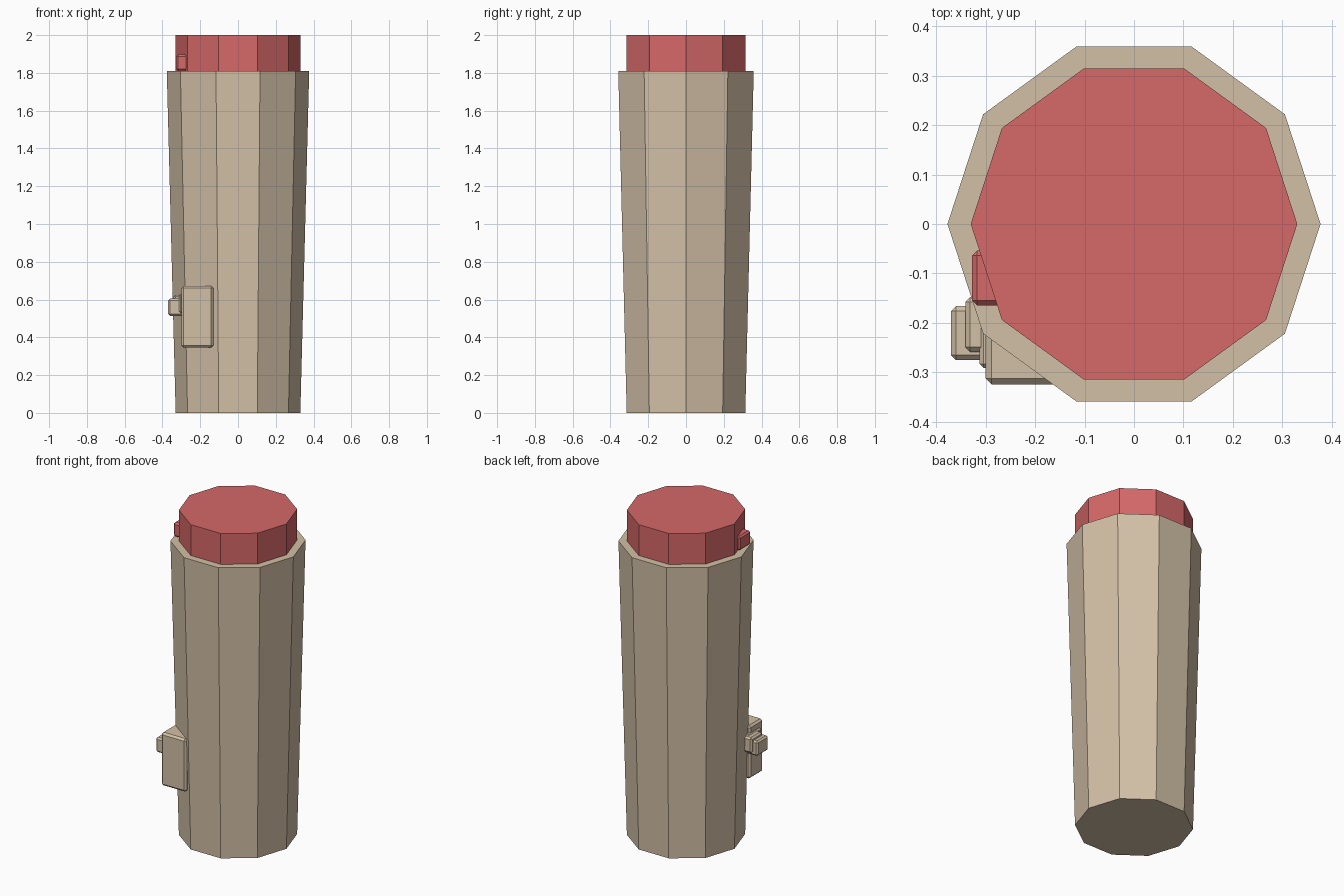
import bpy, bmesh
from math import cos, sin, tau

cube = bpy.data.objects.get("Cube")
if cube:
    bpy.data.objects.remove(cube, do_unlink=True)


def material(name, color):
    mat = bpy.data.materials.new(name)
    mat.use_nodes = True
    mat.diffuse_color = color
    mat.node_tree.nodes["Principled BSDF"].inputs["Base Color"].default_value = color
    return mat


tan = material("tan", (0.65, 0.53, 0.385, 1))
red = material("soft_red", (0.67, 0.138, 0.138, 1))


def finish(name, bm, mat):
    bmesh.ops.recalc_face_normals(bm, faces=bm.faces)
    mesh = bpy.data.meshes.new(name)
    bm.to_mesh(mesh)
    bm.free()
    mesh.materials.append(mat)
    obj = bpy.data.objects.new(name, mesh)
    bpy.context.collection.objects.link(obj)
    return obj


def prism(name, mat, r_low, r_high, z_low, z_high, sides=10):
    bm = bmesh.new()
    low, high = [[bm.verts.new((r * cos(tau * i / sides), r * sin(tau * i / sides), z))
                  for i in range(sides)] for r, z in ((r_low, z_low), (r_high, z_high))]
    bm.faces.new(low)
    bm.faces.new(high)
    for i in range(sides):
        j = (i + 1) % sides
        bm.faces.new((low[i], low[j], high[j], high[i]))
    return finish(name, bm, mat)


def block(name, mat, xs, ys, zs, bevel=0.01):
    bm = bmesh.new()
    bmesh.ops.create_cube(bm, size=1)
    for v in bm.verts:
        v.co = [(a + b) / 2 + c * (b - a) for c, (a, b) in zip(v.co, (xs, ys, zs))]
    obj = finish(name, bm, mat)
    mod = obj.modifiers.new("chamfer", "BEVEL")
    mod.width = bevel
    mod.segments = 1
    return obj


# Tapered ten-sided body and cap
prism("body", tan, 0.33, 0.377, 0, 1.81)
prism("cap", red, 0.33, 0.33, 1.81, 2)

# Catch on the cap
block("cap_catch", red, (-0.327, -0.26), (-0.165, -0.054), (1.81, 1.897))

# Stepped switch housing low on the side
block("switch_housing", tan, (-0.3, -0.13), (-0.324, -0.19), (0.345, 0.672), 0.012)
block("switch_collar", tan, (-0.312, -0.26), (-0.291, -0.17), (0.53, 0.63), 0.008)
block("switch_mount", tan, (-0.341, -0.26), (-0.259, -0.148), (0.53, 0.625))
block("switch_knob", tan, (-0.37, -0.29), (-0.275, -0.166), (0.513, 0.605))
